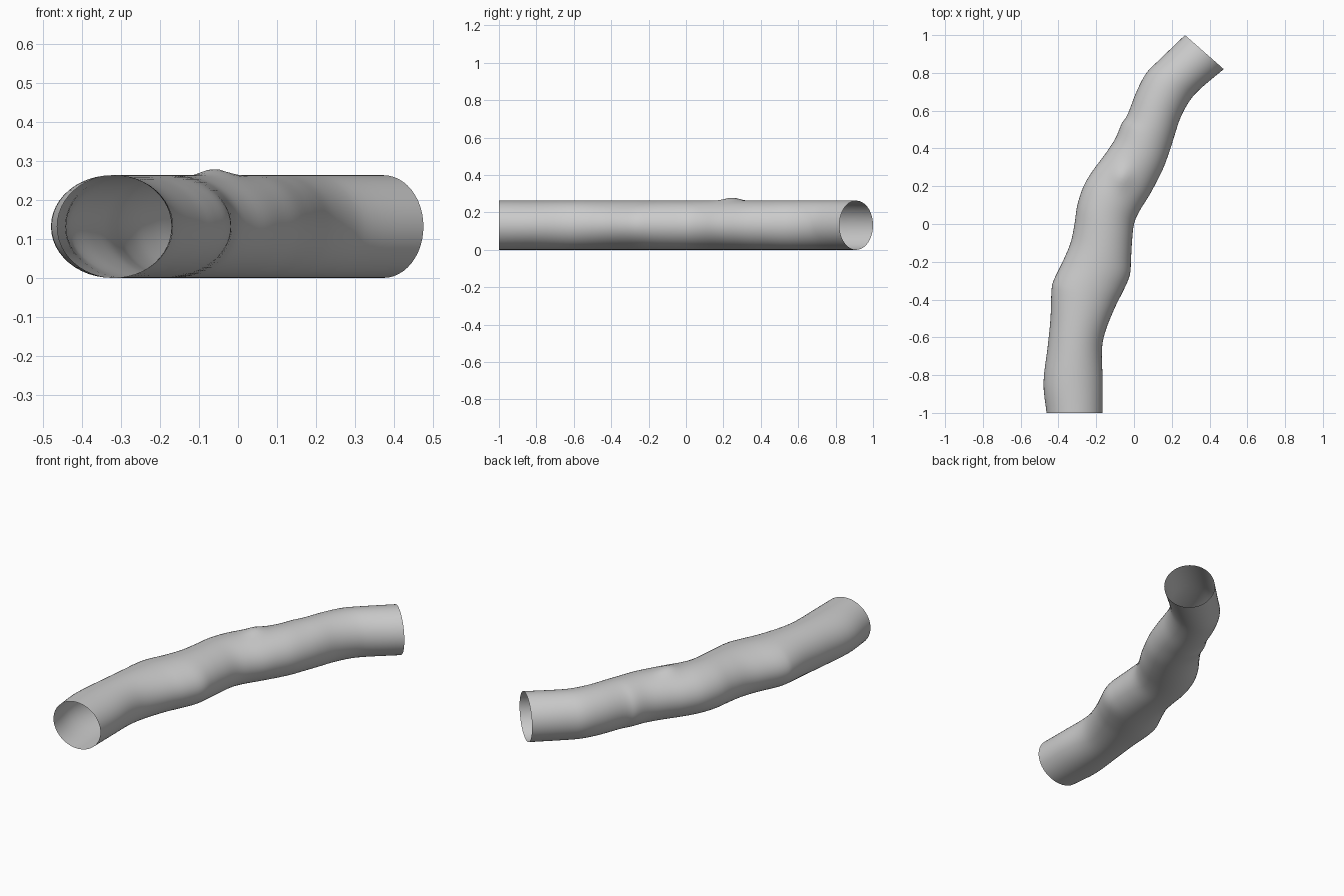
import bpy, bmesh, math
from mathutils import Vector

if "Cube" in bpy.data.objects:
    bpy.data.objects.remove(bpy.data.objects["Cube"])

H = 0.263   # tube height
SEG = 48    # sides around
SUB = 4     # rings between stations

# left x, left y, right x, right y of the wavy tube seen from above
STATIONS = [
    (-.463, -1, -.167, -1), (-.479, -.84, -.166, -.83), (-.457, -.65, -.17, -.67),
    (-.442, -.50, -.152, -.57), (-.437, -.36, -.10, -.44), (-.426, -.30, -.055, -.35),
    (-.378, -.20, -.022, -.27), (-.336, -.10, -.016, -.19), (-.315, 0, -.011, -.10),
    (-.30, .10, 0, 0), (-.267, .20, .03, .07), (-.22, .28, .08, .15),
    (-.16, .36, .115, .215), (-.10, .45, .157, .30), (-.066, .53, .193, .40),
    (-.034, .58, .215, .47), (.013, .70, .245, .56), (.066, .80, .29, .645),
    (.135, .87, .345, .71), (.27, 1, .475, .82)]


def spline(p0, p1, p2, p3, t):
    return 0.5 * (2 * p1 + (p2 - p0) * t + (2 * p0 - 5 * p1 + 4 * p2 - p3) * t * t
                  + (3 * p1 - p0 - 3 * p2 + p3) * t ** 3)


# smooth the stations into rings
pts = [Vector(s) for s in STATIONS]
pts = [2 * pts[0] - pts[1]] + pts + [2 * pts[-1] - pts[-2]]
rings = []
for i in range(1, len(pts) - 2):
    for k in range(SUB):
        rings.append(spline(*pts[i - 1:i + 3], k / SUB))
rings.append(pts[-2])

# open tube skin with a small bump on top
bm = bmesh.new()
loops = []
for r in rings:
    left, right = Vector((r[0], r[1])), Vector((r[2], r[3]))
    mid, half = (left + right) / 2, (right - left) / 2
    loop = []
    for j in range(SEG):
        a = 2 * math.pi * j / SEG
        p = mid + half * math.cos(a)
        s = math.sin(a)
        bump = 0.016 * math.exp(-((p.x + .065) / .05) ** 2 - ((p.y - .25) / .06) ** 2)
        z = H / 2 * (1 + s) + (bump if s > 0 else 0)
        loop.append(bm.verts.new((p.x, p.y, z)))
    loops.append(loop)
for a, b in zip(loops, loops[1:]):
    for j in range(SEG):
        n = (j + 1) % SEG
        bm.faces.new((a[j], a[n], b[n], b[j]))
# local +x across, +z up, path along +y: flip so the normals point outward
f = bm.faces[:][0] if bm.faces else None
bm.normal_update()
centre = Vector(((rings[0][0] + rings[0][2]) / 2, -1, H / 2))
if f.normal.dot(f.calc_center_median() - centre) < 0:
    bmesh.ops.reverse_faces(bm, faces=bm.faces[:])

me = bpy.data.meshes.new("wavy_tube")
bm.to_mesh(me)
bm.free()
tube = bpy.data.objects.new("wavy_tube", me)
bpy.context.collection.objects.link(tube)
for poly in me.polygons:
    poly.use_smooth = True
